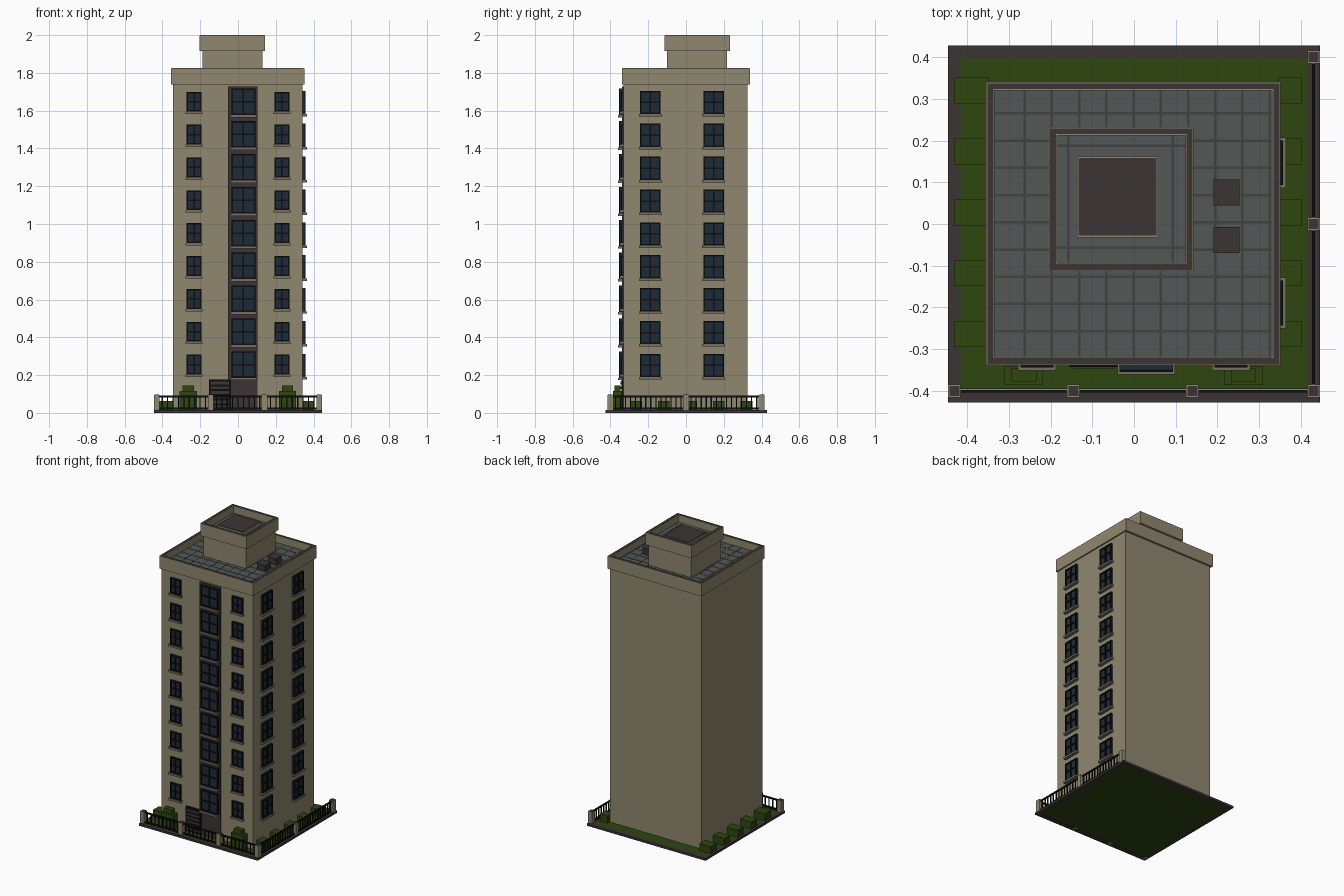
import bpy
import bmesh
from mathutils import Vector

default = bpy.data.objects.get("Cube")
if default:
    bpy.data.objects.remove(default, do_unlink=True)


def material(name, r, g, b):
    # sRGB bytes to linear colour
    rgba = [((c / 255 + 0.055) / 1.055) ** 2.4 for c in (r, g, b)] + [1]
    m = bpy.data.materials.new(name)
    m.use_nodes = True
    m.diffuse_color = rgba
    m.node_tree.nodes["Principled BSDF"].inputs["Base Color"].default_value = rgba
    return m


WALL = material("beige brick", 143, 135, 110)
TRIM = material("dark brown stone", 60, 52, 52)
ROOF = material("grey roof tile", 82, 87, 85)
GROUT = material("roof joint", 62, 66, 64)
GRASS = material("green", 45, 70, 15)
GLASS = material("blue glass", 31, 43, 55)
IRON = material("black iron", 12, 14, 15)
SILL = material("sill stone", 122, 110, 98)


def boxes(name, mat, spans):
    """One object from boxes given as (x0, x1, y0, y1, z0, z1)."""
    bm = bmesh.new()
    for x0, x1, y0, y1, z0, z1 in spans:
        cube = bmesh.ops.create_cube(bm, size=1)["verts"]
        bmesh.ops.scale(bm, verts=cube, vec=(abs(x1 - x0), abs(y1 - y0), abs(z1 - z0)))
        bmesh.ops.translate(bm, verts=cube,
                            vec=Vector((x0 + x1, y0 + y1, z0 + z1)) / 2)
    me = bpy.data.meshes.new(name)
    bm.to_mesh(me)
    bm.free()
    me.materials.append(mat)
    ob = bpy.data.objects.new(name, me)
    bpy.context.collection.objects.link(ob)
    return ob


def ring(x0, x1, y0, y1, z0, z1, t):
    """Four walls of thickness t, mitred by butting."""
    return [(x0, x1, y0, y0 + t, z0, z1), (x0, x1, y1 - t, y1, z0, z1),
            (x0, x0 + t, y0 + t, y1 - t, z0, z1), (x1 - t, x1, y0 + t, y1 - t, z0, z1)]


def parapet(name, x0, x1, y0, y1, z0, z1, t):
    boxes(name, WALL, ring(x0, x1, y0, y1, z0, z1, t))
    e = 0.003
    boxes(name + "_coping", TRIM,
          ring(x0 + e, x1 - e, y0 + e, y1 - e, z1 - 0.002, z1 + 0.001, t - 2 * e))


# Ground
boxes("lawn", GRASS, [(-0.425, 0.423, -0.395, 0.4, 0, 0.014)])
boxes("kerb", TRIM, ring(-0.446, 0.446, -0.427, 0.428, 0, 0.015, 0.03))

# Tower and roof
X0, X1, Y0, Y1 = -0.344, 0.342, -0.33, 0.326
boxes("tower", WALL, [(X0, X1, Y0, Y1, 0.01, 1.745)])
parapet("parapet", -0.354, 0.351, -0.338, 0.34, 1.738, 1.824, 0.02)
boxes("roof_floor", ROOF, [(-0.335, 0.332, -0.319, 0.321, 1.74, 1.775)])
step = 0.0652
joints = [(-0.33 + step * i, -0.324 + step * i, -0.318, 0.32, 1.77, 1.776)
          for i in range(1, 11)]
joints += [(-0.334, 0.331, -0.325 + step * i, -0.319 + step * i, 1.77, 1.7765)
           for i in range(1, 10)]
boxes("roof_joints", GROUT, joints)
boxes("roof_vents", TRIM, [(0.19, 0.253, y, y + 0.063, 1.77, 1.818) for y in (-0.07, 0.044)])

# Rooftop house
boxes("roof_house", WALL, [(-0.188, 0.13, -0.1, 0.217, 1.77, 1.925)])
parapet("house_parapet", -0.204, 0.143, -0.113, 0.232, 1.915, 1.999, 0.02)
boxes("house_roof", ROOF, [(-0.185, 0.124, -0.094, 0.213, 1.92, 1.95)])
boxes("house_joints", GROUT,
      [(x, x + 0.006, -0.093, 0.212, 1.945, 1.951) for x in (-0.16, 0.09)] +
      [(-0.184, 0.123, y, y + 0.006, 1.945, 1.9515) for y in (-0.06, 0.185)])
boxes("hatch_base", WALL, [(-0.137, 0.058, -0.032, 0.162, 1.945, 1.973)])
boxes("hatch_lid", TRIM, [(-0.133, 0.054, -0.028, 0.158, 1.972, 1.976)])

# Windows
glass, frames, sills = [], [], []


def window(side, u0, u1, z0, z1, out, sill_over):
    def put(group, a, b, d, c, e):
        if side == "front":
            group.append((a, b, Y0 - d, Y0 + 0.01, c, e))
        else:
            group.append((X1 - 0.01, X1 + d, a, b, c, e))
    t = 0.008
    put(glass, u0, u1, out - 0.006, z0, z1)
    for u in (u0, (u0 + u1 - t) / 2, u1 - t):
        put(frames, u, u + t, out, z0, z1)
    for z in (z0, (z0 + z1 - t) / 2, z1 - t):
        put(frames, u0, u1, out, z, z + t)
    put(sills, u0 - sill_over, u1 + sill_over, out + 0.007, z0 - 0.013, z0)


for floor in range(9):
    z = 0.174 * floor
    window("front", -0.272, -0.193, z + 0.203, z + 0.308, 0.014, 0.006)
    window("front", 0.193, 0.272, z + 0.203, z + 0.308, 0.014, 0.006)
    window("front", -0.035, 0.093, z + 0.186, z + 0.326, 0.024, 0.005)
    window("side", -0.243, -0.135, z + 0.19, z + 0.313, 0.015, 0.007)
    window("side", 0.093, 0.2, z + 0.19, z + 0.313, 0.015, 0.007)
boxes("window_glass", GLASS, glass)
boxes("window_frames", IRON, frames)
boxes("window_sills", SILL, sills)

# Central strip, door and slatted panel
boxes("stair_strip", TRIM, [(-0.053, 0.103, Y0 - 0.008, Y0 + 0.01, 0.176, 1.728)])
boxes("entrance_door", TRIM, [(-0.038, 0.103, Y0 - 0.006, Y0 + 0.01, 0.014, 0.176)])
boxes("slatted_panel", IRON, [(-0.154, -0.038, Y0 - 0.012, Y0 + 0.01, 0.014, 0.178)])
boxes("panel_slats", TRIM, [(-0.145, -0.047, Y0 - 0.016, Y0, z, z + 0.014)
                            for z in [0.026 + 0.025 * i for i in range(6)]])

# Fence on the front and one side
FY, FX, H = -0.4, 0.43, 0.095
posts = [(x, FY) for x in (-0.43, -0.145, 0.14, FX)] + [(FX, 0), (FX, 0.4)]
r = 0.015
boxes("fence_posts", WALL, [(x - r, x + r, y - r, y + r, 0, H) for x, y in posts])
c = r - 0.003
boxes("post_caps", TRIM, [(x - c, x + c, y - c, y + c, H - 0.002, H + 0.002)
                          for x, y in posts])
bars = []
w = 0.004
for z in (0.018, 0.082):
    bars.append((-0.43, FX, FY - w, FY + w, z, z + 0.01))
    bars.append((FX - w, FX + w, FY, 0.4, z, z + 0.01))
for i in range(1, 30):
    x = -0.43 + 0.0287 * i
    bars.append((x - 0.003, x + 0.003, FY - 0.003, FY + 0.003, 0.01, 0.09))
    y = FY + 0.0267 * i
    bars.append((FX - 0.003, FX + 0.003, y - 0.003, y + 0.003, 0.01, 0.09))
boxes("fence_bars", IRON, bars)

# Hedges along both sides, stepped bushes at the front
hedges = []
for i in range(5):
    y = 0.32 - 0.146 * i
    hedges.append((-0.431, X0 - 0.004, y - 0.031, y + 0.031, 0.01, 0.062))
    hedges.append((X1 + 0.004, 0.402, y - 0.031, y + 0.031, 0.01, 0.062))
boxes("hedges", GRASS, hedges)
bushes = []
for x in (-0.264, 0.262):
    bushes.append((x - 0.046, x + 0.046, -0.386, -0.34, 0.01, 0.115))
    bushes.append((x - 0.03, x + 0.03, -0.378, -0.346, 0.11, 0.144))
boxes("front_bushes", GRASS, bushes)
